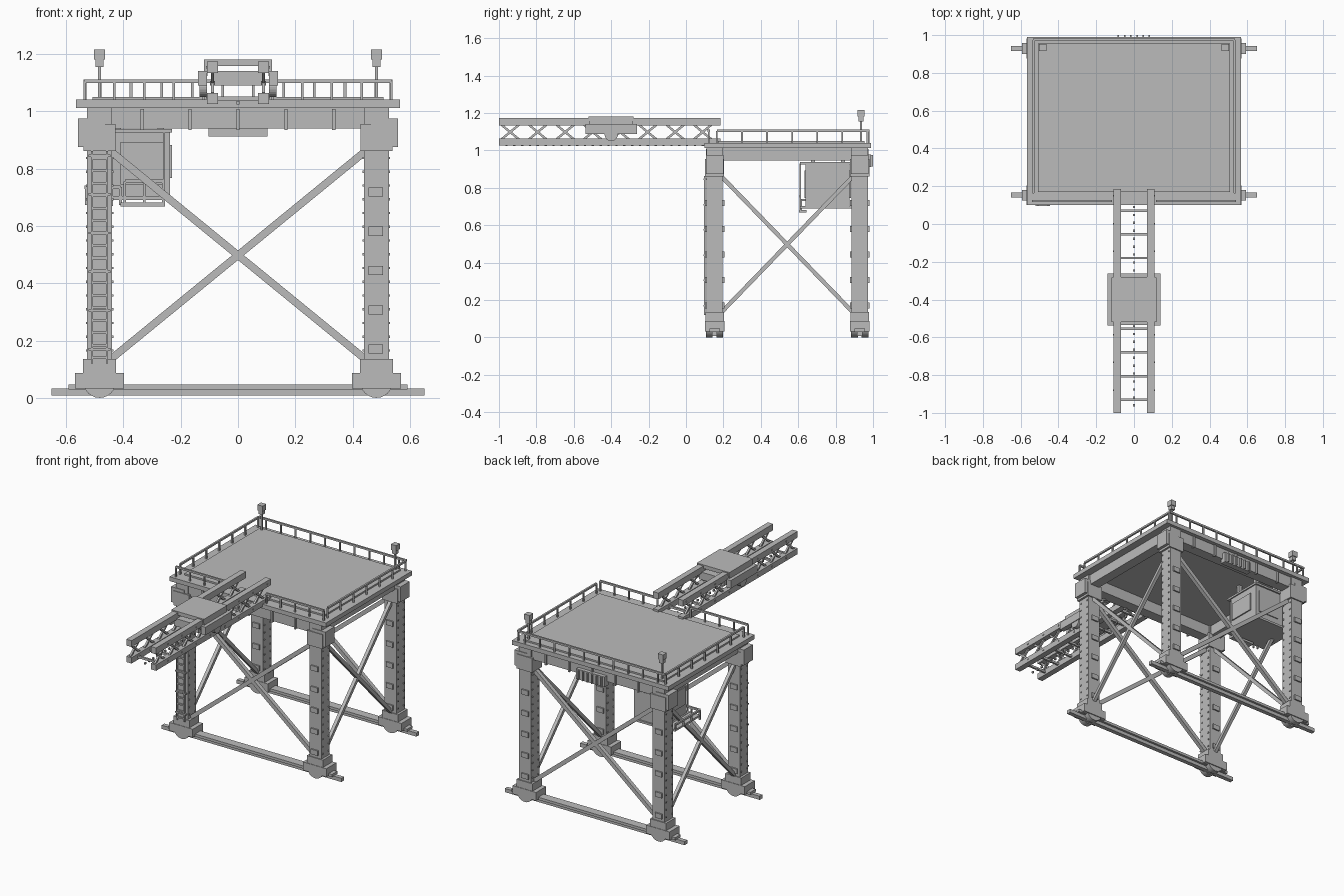
import bpy, bmesh
from math import pi
from mathutils import Vector, Matrix

if "Cube" in bpy.data.objects:
    bpy.data.objects.remove(bpy.data.objects["Cube"])

steel = bpy.data.materials.new("grey_steel")
steel.use_nodes = True
GREY = (0.5, 0.5, 0.5, 1)
steel.diffuse_color = GREY
steel.node_tree.nodes["Principled BSDF"].inputs["Base Color"].default_value = GREY


class Part:
    """Collects simple solids into one named mesh object."""

    def __init__(self, name):
        self.name, self.bm = name, bmesh.new()

    def box(self, x, y, z):
        lo, hi = Vector((x[0], y[0], z[0])), Vector((x[1], y[1], z[1]))
        m = Matrix.Translation((lo + hi) / 2) @ Matrix.Diagonal((*(hi - lo), 1))
        bmesh.ops.create_cube(self.bm, size=1, matrix=m)

    def block(self, c, s):
        self.box(*[(c[i] - s[i] / 2, c[i] + s[i] / 2) for i in range(3)])

    def strut(self, a, b, w, h=None):
        a, b = Vector(a), Vector(b)
        turn = (b - a).to_track_quat('Z', 'Y').to_matrix().to_4x4()
        m = Matrix.Translation((a + b) / 2) @ turn @ Matrix.Diagonal((w, h or w, (b - a).length, 1))
        bmesh.ops.create_cube(self.bm, size=1, matrix=m)

    def disc(self, c, r, depth, axis):
        turn = Matrix.Rotation(pi / 2, 4, axis)
        bmesh.ops.create_cone(self.bm, cap_ends=True, segments=24, radius1=r, radius2=r,
                              depth=depth, matrix=Matrix.Translation(c) @ turn)

    def done(self, smooth=False):
        me = bpy.data.meshes.new(self.name)
        self.bm.to_mesh(me)
        self.bm.free()
        me.materials.append(steel)
        ob = bpy.data.objects.new(self.name, me)
        bpy.context.collection.objects.link(ob)
        if smooth:
            bpy.ops.object.select_all(action='DESELECT')
            ob.select_set(True)
            bpy.context.view_layer.objects.active = ob
            bpy.ops.object.shade_smooth_by_angle()


LX, FRONT, BACK = 0.483, 0.153, 0.929
W = 0.043  # half leg width
SIDES = (-1, 1)

# Legs with heads, feet, hatches and rivets
legs, feet, wheels = Part("legs"), Part("leg_feet"), Part("rail_wheels")
hatches, rivets = Part("leg_hatches"), Part("leg_rivets")
for sx in SIDES:
    for y in (FRONT, BACK):
        x = sx * LX
        legs.box((x - W, x + W), (y - W, y + W), (0.1, 1.012))
        legs.block((x, y, 0.908), (0.112, 0.102, 0.094))
        legs.block((x + sx * 0.028, y, 0.925), (0.094, 0.094, 0.1))
        feet.block((x, y, 0.11), (0.116, 0.098, 0.05))
        feet.block((x, y, 0.06), (0.17, 0.104, 0.054))
        for sy in SIDES:
            wheels.disc((x, y + sy * 0.028, 0.057), 0.057, 0.036, 'X')
            has_ladder = sx < 0 and y == FRONT and sy < 0
            for i in range(5):
                if not has_ladder:
                    hatches.block((x - 0.003, y + sy * W, 0.17 + i * 0.137), (0.05, 0.018, 0.032))
            for i in range(15):
                for e in SIDES:
                    rivets.block((x + sy * W, y + e * 0.03, 0.165 + i * 0.048), (0.01, 0.008, 0.008))
for p in (legs, feet, hatches, rivets):
    p.done()
wheels.done(True)

# Ground rails and tie beams
rails, ties = Part("ground_rails"), Part("base_tie_beams")
for y in (FRONT, BACK):
    rails.box((-0.65, 0.65), (y - 0.014, y + 0.014), (0.008, 0.032))
    ties.box((-0.592, 0.592), (y - 0.028, y + 0.028), (0.03, 0.047))
rails.done()
ties.done()

# Cross bracing on all four sides
brace = Part("cross_braces")
for y in (FRONT, BACK):
    for s in SIDES:
        brace.strut((-0.45 * s, y, 0.865), (0.45 * s, y, 0.13), 0.026)
for s in SIDES:
    brace.strut((s * LX, 0.19, 0.86), (s * LX, 0.892, 0.135), 0.022)
    brace.strut((s * LX, 0.19, 0.135), (s * LX, 0.892, 0.86), 0.022)
brace.done()

# Ladder on one front leg
ladder = Part("leg_ladder")
for e in SIDES:
    ladder.box((-LX + e * 0.026 - 0.004, -LX + e * 0.026 + 0.004), (0.095, 0.104), (0.12, 0.862))
for i in range(17):
    ladder.block((-LX, 0.1, 0.14 + i * 0.0435), (0.052, 0.008, 0.009))
for i in range(6):
    ladder.block((-LX, 0.103, 0.17 + i * 0.135), (0.076, 0.018, 0.008))
ladder.done()

# Deck, raised floor panel and girders below
deck = Part("deck")
deck.box((-0.566, 0.566), (0.1, 0.99), (1.012, 1.04))
deck.box((-0.507, 0.507), (0.17, 0.955), (1.04, 1.05))
deck.done()
girders = Part("deck_girders")
for y in (FRONT, BACK):
    girders.box((-0.52, 0.52), (y - 0.035, y + 0.035), (0.94, 1.012))
    out = -1 if y == FRONT else 1
    for i in range(-2, 3):
        girders.block((i * 0.167, y + out * 0.035, 0.971), (0.011, 0.022, 0.074))
for s in SIDES:
    girders.box((s * LX - 0.033, s * LX + 0.033), (FRONT, BACK), (0.945, 1.012))
girders.done()

# Finned equipment box on the back girder
vent = Part("rear_vent_box")
vent.box((-0.103, 0.103), (0.95, 0.988), (0.912, 0.978))
for i in range(6):
    vent.block((-0.083 + i * 0.033, 0.99, 0.945), (0.008, 0.02, 0.06))
vent.done()

# Guard rails, open at the front for the boom
guard = Part("guard_rails")


def fence(a, b, n, z0=1.035, z1=1.105, w=0.009):
    a, b = Vector((*a, 0)), Vector((*b, 0))
    up = Vector((0, 0, 1))
    guard.strut(a + up * z1, b + up * z1, w + 0.003)
    for i in range(n + 1):
        p = a.lerp(b, i / n)
        guard.strut(p + up * z0, p + up * z1, w)


fence((-0.48, 0.976), (0.48, 0.976), 9)
guard.strut((-0.535, 0.976, 1.105), (0.535, 0.976, 1.105), 0.012)
for s in SIDES:
    fence((s * 0.535, 0.122), (s * 0.12, 0.122), 4)
    fence((s * 0.533, 0.165), (s * 0.533, 0.97), 6)
guard.done()

# Corner lamps
lamps = Part("corner_lamps")
for s in SIDES:
    for w, z in ((0.01, (1.04, 1.16)), (0.028, (1.155, 1.182)), (0.038, (1.18, 1.216))):
        lamps.box((s * LX - w / 2, s * LX + w / 2), (0.935 - w / 2, 0.935 + w / 2), z)
lamps.done()

# Boom: two trusses joined by cross bars
chords, web, bars = Part("boom_chords"), Part("boom_lattice"), Part("boom_cross_bars")
for s in SIDES:
    x = s * 0.089
    for z in ((1.025, 1.063), (1.133, 1.174)):
        chords.box((x - 0.019, x + 0.019), (-1, 0.185), z)
    for i in range(8):
        y = -0.94 + i * 0.147
        for e in SIDES:
            web.strut((x, y - e * 0.046, 1.06), (x, y + e * 0.046, 1.136), 0.012, 0.012)
        web.block((x, y, 1.098), (0.016, 0.016, 0.016))
        for z in (1.045, 1.153):
            rivets_y = y + 0.06
            web.block((s * 0.108, rivets_y, z), (0.008, 0.008, 0.008))
for i in range(9):
    bars.block((0, -0.93 + i * 0.125, 1.044), (0.15, 0.013, 0.014))
for i in range(26):
    bars.block((0, -0.96 + i * 0.042, 1.03), (0.01, 0.012, 0.012))
for p in (chords, web, bars):
    p.done()

# Trolley riding on the boom
trolley = Part("trolley")
trolley.box((-0.115, 0.115), (-0.52, -0.28), (1.157, 1.181))
trolley.box((-0.09, 0.09), (-0.535, -0.262), (1.09, 1.14))
for s in SIDES:
    trolley.block((s * 0.124, -0.4, 1.115), (0.032, 0.274, 0.052))
    trolley.block((s * 0.112, -0.4, 1.152), (0.012, 0.235, 0.058))
    trolley.disc((s * 0.122, -0.4, 1.085), 0.035, 0.026, 'Y')
trolley.done()

# Operator cabin hung below the deck
cabin = Part("operator_cabin")
cabin.box((-0.45, -0.238), (0.64, 0.875), (0.7, 0.93))
cabin.box((-0.46, -0.23), (0.61, 0.885), (0.925, 0.938))
cabin.box((-0.46, -0.232), (0.61, 0.885), (0.69, 0.704))
for x in (-0.42, -0.27):
    for y in (0.68, 0.84):
        cabin.block((x, y, 0.975), (0.022, 0.022, 0.08))
cabin.done()
windows = Part("cabin_windows")
windows.box((-0.41, -0.262), (0.634, 0.64), (0.745, 0.892))
windows.box((-0.41, -0.262), (0.875, 0.881), (0.745, 0.892))
windows.box((-0.238, -0.23), (0.655, 0.83), (0.767, 0.882))
windows.box((-0.456, -0.45), (0.655, 0.83), (0.767, 0.882))
windows.done()

# Cabin walkway and its railing
guard = Part("cabin_walkway")
guard.box((-0.41, -0.255), (0.605, 0.645), (0.668, 0.682))
guard.box((-0.53, -0.45), (0.61, 0.87), (0.69, 0.702))
fence((-0.395, 0.61), (-0.26, 0.61), 2, 0.672, 0.755)
fence((-0.53, 0.615), (-0.41, 0.615), 2, 0.672, 0.735)
fence((-0.53, 0.615), (-0.53, 0.865), 3, 0.695, 0.735)
for x in (-0.44, -0.258):
    guard.strut((x, 0.61, 0.67), (x, 0.61, 0.93), 0.008)
guard.done()
